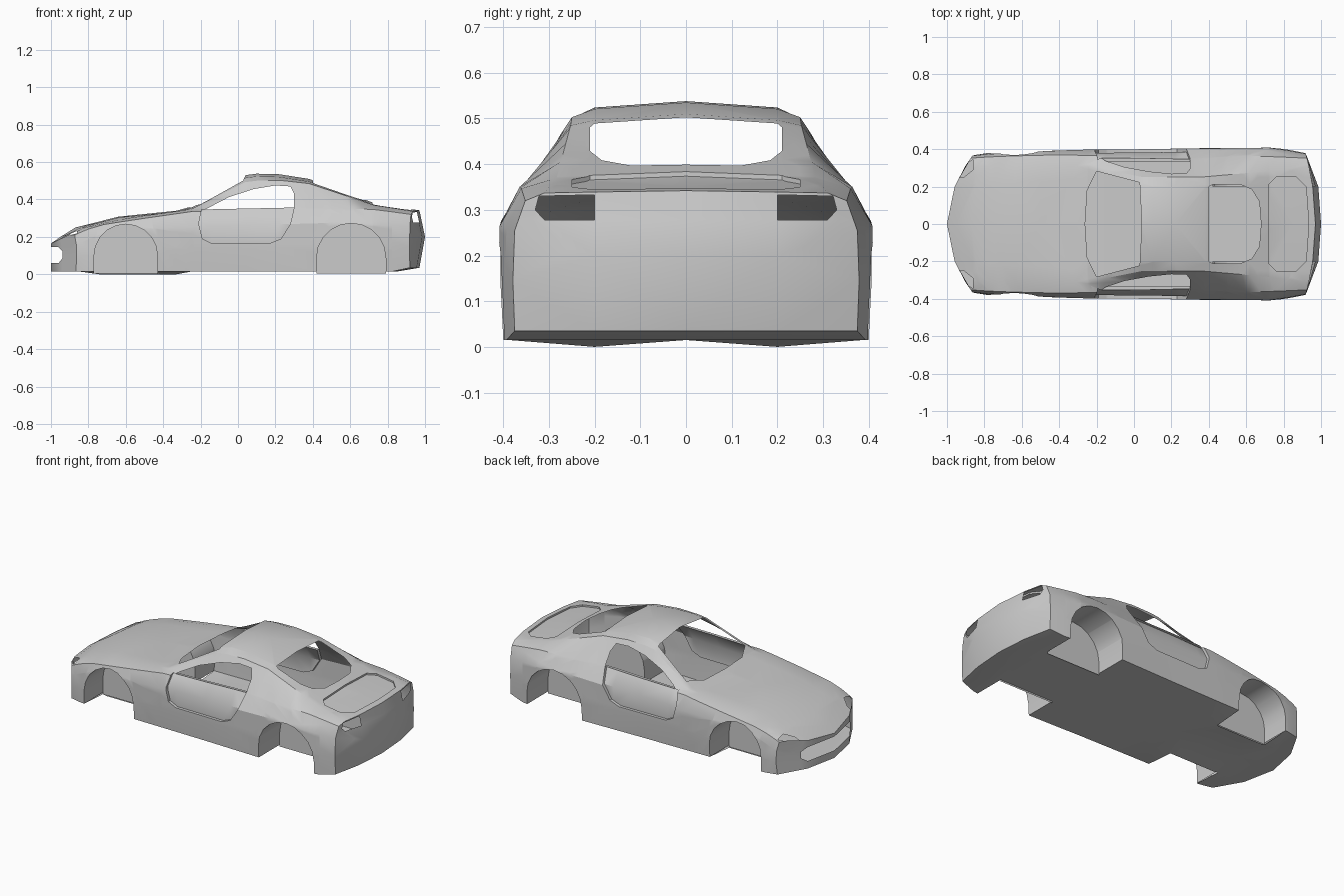
import bpy, bmesh, math
from mathutils import Vector

if "Cube" in bpy.data.objects:
    bpy.data.objects.remove(bpy.data.objects["Cube"])


def lerp(curve, x):
    """Piecewise linear lookup in a list of (x, value) points."""
    if x <= curve[0][0]:
        return curve[0][1]
    for (x0, v0), (x1, v1) in zip(curve, curve[1:]):
        if x <= x1:
            return v0 + (v1 - v0) * (x - x0) / (x1 - x0)
    return curve[-1][1]


# Lengthwise curves of the body (nose at -x)
TOP = [(-1, .165), (-.95, .2), (-.87, .25), (-.64, .308), (-.33, .34), (-.25, .362), (.04, .53),
       (.1, .538), (.22, .535), (.38, .51), (.73, .38), (.97, .342)]
FLOOR_W = [(-1, .36), (-.85, .38), (-.4, .385), (0, .39), (.75, .408), (.97, .375)]
SIDE_W = [(-1, .365), (-.8, .375), (-.3, .397), (.2, .402), (.75, .408), (.97, .375)]
SIDE_Z = [(-1, .155), (-.8, .215), (-.4, .25), (.5, .275), (.97, .255)]
BELT_W = [(-1, .352), (-.8, .36), (-.4, .37), (-.2, .365), (.3, .35), (.6, .365), (.97, .352)]
BELT_Z = [(-1, .21), (-.8, .26), (-.6, .285), (-.25, .335), (.3, .352), (.7, .35), (.97, .32)]
RAIL_W = [(-1, .31), (-.25, .31), (.05, .25), (.35, .25), (.75, .285), (.97, .31)]
RAIL_Z = [(-1, .212), (-.87, .25), (-.6, .3), (-.25, .348), (.05, .498), (.2, .505), (.38, .485),
          (.73, .37), (.97, .337)]
CROWN_W = [(-1, .2), (-.3, .24), (.05, .2), (.35, .2), (.75, .22), (.97, .2)]
CROWN_DROP = [(-1, -.02), (-.87, .002), (-.3, .006), (.05, .014), (.4, .014), (.97, .003)]
STATIONS = [-1, -.95, -.87, -.75, -.64, -.5, -.33, -.25, -.15, .04, .1, .22, .38, .5, .62, .73,
            .85, .97]


def bow(x, y):
    """Rounds the nose and tail in plan."""
    f = max(0, (-.5 - x) / .5) ** 2 * .14 - max(0, (x - .6) / .37) ** 2 * .05
    return x + f * (y / .37) ** 2


def ring(x):
    low = lerp([(.85, .015), (.97, .035)], x)
    belly = 0 if -.8 < x < -.3 else low
    fw, sw, sz = lerp(FLOOR_W, x), lerp(SIDE_W, x), lerp(SIDE_Z, x)
    top = lerp(TOP, x)
    pts = [(0, low), (.2, belly), (fw, low), ((fw + sw) / 2 + .004, (low + sz) / 2), (sw, sz),
           (lerp(BELT_W, x), lerp(BELT_Z, x)), (lerp(RAIL_W, x), lerp(RAIL_Z, x)),
           (lerp(CROWN_W, x), top - lerp(CROWN_DROP, x)), (0, top)]
    return [Vector((bow(x, y), y, z)) for y, z in pts]


def inside(p, poly):
    hit = False
    for (ax, ay), (bx, by) in zip(poly, poly[1:] + poly[:1]):
        if (ay > p[1]) != (by > p[1]) and p[0] < ax + (bx - ax) * (p[1] - ay) / (by - ay):
            hit = not hit
    return hit


def score(bm, poly, i, j, cond):
    """Cut an outline, projected on axes i and j, into the skin; return faces inside it."""
    lo = [min(p[k] for p in poly) - .005 for k in (0, 1)]
    hi = [max(p[k] for p in poly) + .005 for k in (0, 1)]

    def region():
        bm.normal_update()
        out = []
        for f in bm.faces:
            a = [v.co[i] for v in f.verts]
            b = [v.co[j] for v in f.verts]
            if (max(a) > lo[0] and min(a) < hi[0] and max(b) > lo[1] and min(b) < hi[1]
                    and cond(f.calc_center_median(), f.normal)):
                out.append(f)
        return out

    for p, q in zip(poly, poly[1:] + poly[:1]):
        co, no = Vector((0, 0, 0)), Vector((0, 0, 0))
        co[i], co[j] = p
        no[i], no[j] = p[1] - q[1], q[0] - p[0]
        fs = region()
        geom = fs + list({e for f in fs for e in f.edges}) + list({v for f in fs for v in f.verts})
        bmesh.ops.bisect_plane(bm, geom=geom, dist=1e-5, plane_co=co, plane_no=no.normalized())
    res = []
    for f in region():
        c = f.calc_center_median()
        if inside((c[i], c[j]), poly):
            res.append(f)
    return res


def hole(bm, *args):
    bmesh.ops.delete(bm, geom=score(bm, *args), context='FACES')


def recess(bm, shift, *args):
    faces = score(bm, *args)
    new = bmesh.ops.extrude_face_region(bm, geom=faces)['geom']
    for v in new:
        if isinstance(v, bmesh.types.BMVert):
            v.co += Vector(shift)
    old = [f for f in faces if f.is_valid]
    if old:
        bmesh.ops.delete(bm, geom=old, context='FACES')
    seam = [f for f in bm.faces if all(abs(v.co.y) < 1e-4 for v in f.verts)]
    bmesh.ops.delete(bm, geom=seam, context='FACES')


def wheel_well(bm, cx, r, cz):
    """Arch opening with a tunnel running in to a flat inner wall."""
    arc = [(cx + r * math.cos(math.pi * k / 10), cz + r * math.sin(math.pi * k / 10))
           for k in range(11)]
    poly = arc + [(cx - r, -.05), (cx + r, -.05)]
    hole(bm, poly, 0, 2, lambda c, n: c.y > .2 and c.z < .36)
    rim = [e for e in bm.edges if e.is_boundary and all(
        v.co.y > .25 and abs(v.co.x - cx) < r + .01 and v.co.z < cz + r + .01 for v in e.verts)
        and sum(v.co.z for v in e.verts) > .04]
    for v in bmesh.ops.extrude_edge_only(bm, edges=rim)['geom']:
        if isinstance(v, bmesh.types.BMVert):
            v.co.y = .2
    bm.faces.new([bm.verts.new((x, .2, max(z, .005))) for x, z in poly])


# Half body skin lofted along the car
bm = bmesh.new()
rings = [[bm.verts.new(p) for p in ring(x)] for x in STATIONS]
for a, b in zip(rings, rings[1:]):
    for k in range(8):
        bm.faces.new((a[k], a[k + 1], b[k + 1], b[k]))

# Nose and tail faces
for r, x, push, z in ((rings[0], -1, 0, .09), (rings[-1], .97, .03, .2)):
    m0 = bm.verts.new((x + push, 0, z))
    m1 = bm.verts.new((bow(x, .2) + push, .2, z))
    for f in ((r[0], r[1], m1, m0), (m0, m1, r[7], r[8]), (r[1], r[2], r[3], m1),
              (m1, r[3], r[4]), (m1, r[4], r[5], r[6], r[7])):
        bm.faces.new(f)
bmesh.ops.recalc_face_normals(bm, faces=bm.faces[:])
if max(bm.faces, key=lambda f: f.calc_center_median().z).normal.z < 0:
    bmesh.ops.reverse_faces(bm, faces=bm.faces[:])

# Windscreen, rear window and side window
hole(bm, [(-.262, -.01), (-.25, .18), (-.2, .282), (.03, .222), (.042, -.01)], 0, 1,
     lambda c, n: c.z > .32 and n.z > .2)
hole(bm, [(.4, -.01), (.4, .2), (.42, .21), (.57, .21), (.63, .185), (.67, .12), (.68, -.01)],
     0, 1, lambda c, n: c.z > .33 and n.z > .2)
hole(bm, [(-.175, .347), (-.05, .412), (.08, .455), (.2, .475), (.28, .47), (.3, .43),
          (.3, .357)], 0, 2, lambda c, n: c.y > .22)

# Sunken door panel
recess(bm, (0, -.018, 0), [(-.195, .346), (-.21, .27), (-.19, .19), (-.14, .166), (.17, .166),
       (.23, .19), (.28, .27), (.3, .357)], 0, 2, lambda c, n: c.y > .3 and n.y > .2)

# Sunken rear deck
recess(bm, (0, 0, -.01), [(.72, -.01), (.72, .21), (.76, .25), (.87, .25), (.92, .2),
       (.935, -.01)], 0, 1, lambda c, n: c.z > .31 and n.z > .5)

# Grille, headlight and tail light openings
hole(bm, [(-.01, .06), (.2, .06), (.235, .085), (.235, .125), (.2, .145), (-.01, .145)], 1, 2,
     lambda c, n: c.x < -.85 and n.x < -.5)
hole(bm, [(-.95, .245), (-.91, .25), (-.86, .29), (-.86, .345), (-.9, .32)], 0, 1,
     lambda c, n: c.z > .17 and n.z > .2)
hole(bm, [(.2, .278), (.31, .278), (.33, .3), (.322, .33), (.2, .333)], 1, 2,
     lambda c, n: c.x > .85 and n.x > .3)

# Wheel wells
wheel_well(bm, -.6, .17, .098)
wheel_well(bm, .605, .185, .088)

mesh = bpy.data.meshes.new("car_body")
bm.to_mesh(mesh)
bm.free()
body = bpy.data.objects.new("car_body", mesh)
bpy.context.collection.objects.link(body)
mirror = body.modifiers.new("mirror", 'MIRROR')
mirror.use_axis = (False, True, False)
mirror.merge_threshold = .0005
bpy.context.view_layer.objects.active = body
body.select_set(True)
bpy.ops.object.modifier_apply(modifier="mirror")
bpy.ops.object.shade_smooth_by_angle(angle=math.radians(30))
